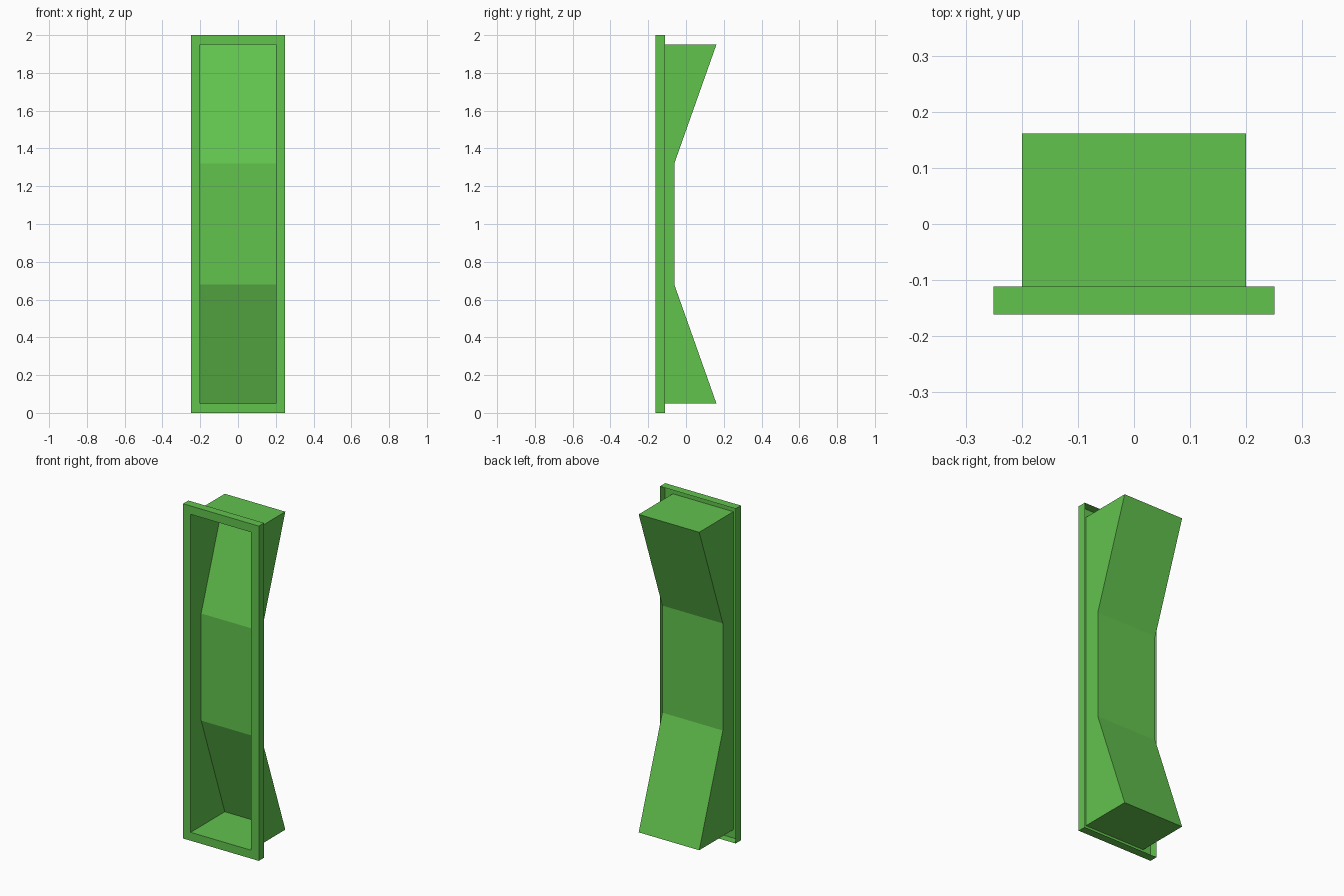
import bpy
import bmesh

if "Cube" in bpy.data.objects:
    bpy.data.objects.remove(bpy.data.objects["Cube"])

FRONT, REAR_LIP, BACK, MID = -0.161, -0.111, 0.161, -0.062

green = bpy.data.materials.new("green")
green.diffuse_color = (0.122, 0.546, 0.076, 1)
green.use_nodes = True
green.node_tree.nodes["Principled BSDF"].inputs["Base Color"].default_value = green.diffuse_color


def finish(bm, name):
    mesh = bpy.data.meshes.new(name)
    bm.to_mesh(mesh)
    bm.free()
    mesh.materials.append(green)
    bpy.context.collection.objects.link(bpy.data.objects.new(name, mesh))


def rectangle(bm, half_width, bottom, top, y):
    corners = [(-half_width, bottom), (half_width, bottom),
               (half_width, top), (-half_width, top)]
    return [bm.verts.new((x, y, z)) for x, z in corners]


def bridge(bm, a, b, closed=True):
    n = len(a)
    for i in range(n if closed else n - 1):
        j = (i + 1) % n
        bm.faces.new((a[i], a[j], b[j], b[i]))


# Front frame: flat ring with a thin outer lip, hollow behind
bm = bmesh.new()
inner = rectangle(bm, 0.2, 0.05, 1.95, FRONT)
outer = rectangle(bm, 0.25, 0, 2, FRONT)
lip = rectangle(bm, 0.25, 0, 2, REAR_LIP)
bridge(bm, outer, inner)
bridge(bm, lip, outer)
finish(bm, "front_frame")

# Recessed pan: open-fronted sheet with a waisted back
profile = [(FRONT, 0.05), (BACK, 0.05), (MID, 0.68),
           (MID, 1.32), (BACK, 1.95), (FRONT, 1.95)]
bm = bmesh.new()
left, right = [[bm.verts.new((x, y, z)) for y, z in profile] for x in (-0.2, 0.2)]
bridge(bm, right, left, closed=False)
# Side walls, split at the waist into three quads each
waist = [(0, 1, 2, 6), (6, 2, 3, 7), (7, 3, 4, 5)]
for side, x in ((left, -0.2), (right, 0.2)):
    side = side + [bm.verts.new((x, FRONT, z)) for z in (0.68, 1.32)]
    for quad in waist:
        corners = [side[i] for i in quad]
        bm.faces.new(corners if x < 0 else corners[::-1])
# Inside of the pan faces the viewer
bmesh.ops.recalc_face_normals(bm, faces=bm.faces)
bm.faces.ensure_lookup_table()
middle = min(bm.faces, key=lambda f: abs(f.calc_center_median().x)
             + abs(f.calc_center_median().z - 1))
middle.normal_update()
if middle.normal.y > 0:
    bmesh.ops.reverse_faces(bm, faces=bm.faces)
finish(bm, "recessed_pan")
